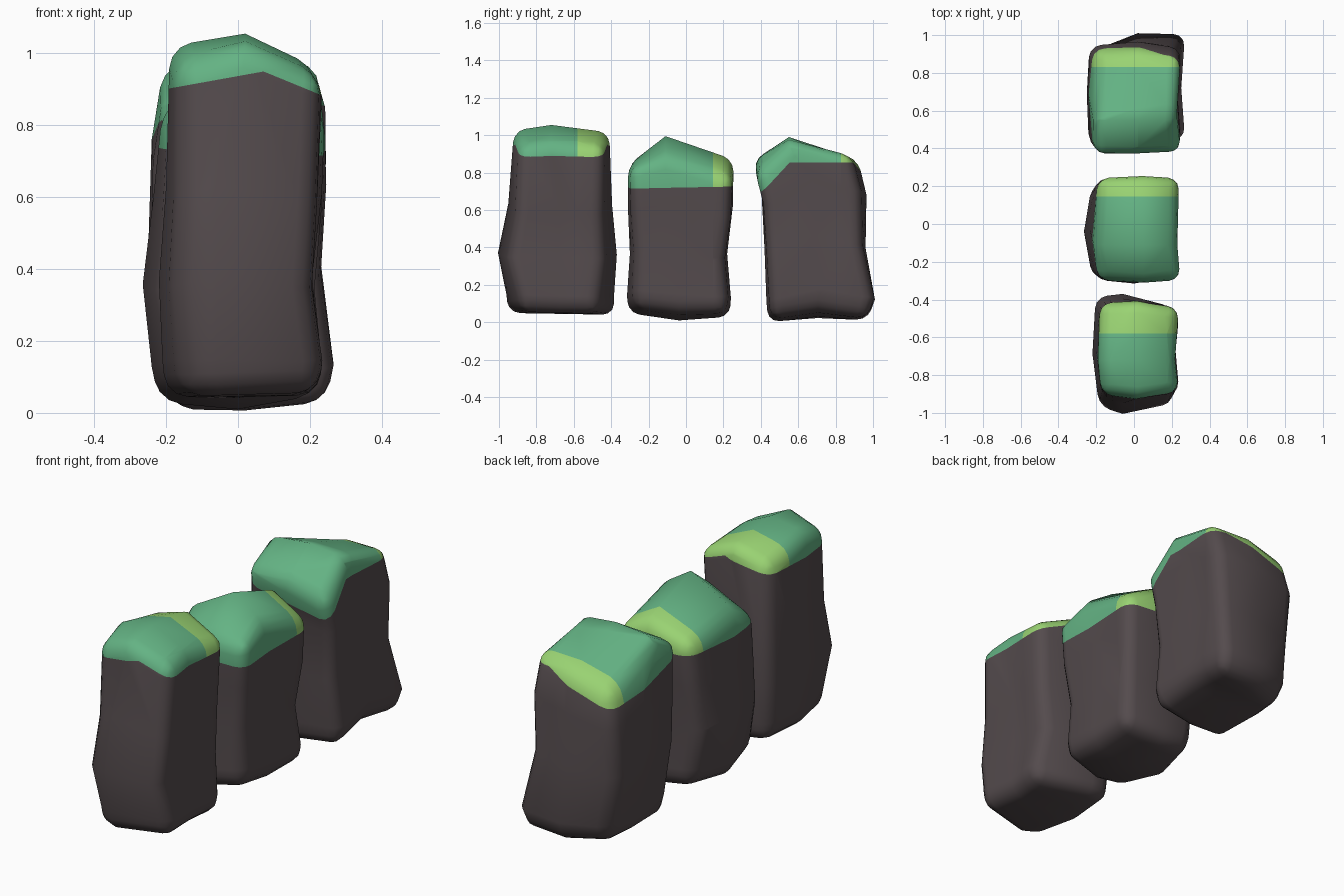
import bpy, bmesh
from mathutils import Vector

if "Cube" in bpy.data.objects:
    bpy.data.objects.remove(bpy.data.objects["Cube"])


def material(name, color):
    m = bpy.data.materials.new(name)
    m.diffuse_color = (*color, 1)
    m.use_nodes = True
    m.node_tree.nodes["Principled BSDF"].inputs["Base Color"].default_value = m.diffuse_color
    return m


MATS = [material("dark stone", (0.088, 0.070, 0.074)),
        material("moss green", (0.127, 0.45, 0.23)),
        material("lime moss", (0.32, 0.65, 0.17))]


def make_rock(name, levels, mid, top, bottom, inset, moss, lime_y):
    """levels: (height fraction, x0, x1, y0, y1); mid: side x, top x and top y of the middle lines;
    top/bottom: 3x3 heights, front row first; inset: corner pull-in (x, y at base, x, y at top);
    moss: planes z = a + b*x + c*y, the lowest one bounds the moss."""
    bm = bmesh.new()
    n = len(levels) - 1
    grid = {}
    for k, (w, x0, x1, y0, y1) in enumerate(levels):
        for j in range(3):
            for i in range(3):
                if k in (0, n) or i != 1 or j != 1:
                    x = (x0, mid[1] if k == n else mid[0], x1)[i]
                    y = (y0, mid[2] if k == n else (y0 + y1) / 2, y1)[j]
                    if (i, j) in inset:
                        bx, by, tx, ty = inset[i, j]
                        x += (bx + (tx - bx) * w) * (1 - i)
                        y += (by + (ty - by) * w) * (1 - j)
                    if j == 1 and i == 2:
                        x -= 0.02          # slight waist on the right side
                    z = bottom[j][i] * (1 - w) + top[j][i] * w
                    grid[i, j, k] = bm.verts.new((x, y, z))
    # caps
    for j in range(2):
        for i in range(2):
            q = [(i, j), (i + 1, j), (i + 1, j + 1), (i, j + 1)]
            bm.faces.new([grid[a, b, n] for a, b in q])
            bm.faces.new([grid[a, b, 0] for a, b in reversed(q)])
    # walls
    loop = [(0, 0), (1, 0), (2, 0), (2, 1), (2, 2), (1, 2), (0, 2), (0, 1)]
    for k in range(n):
        for a, b in zip(loop, loop[1:] + loop[:1]):
            bm.faces.new([grid[(*a, k)], grid[(*b, k)], grid[(*b, k + 1)], grid[(*a, k + 1)]])
    # rounded outer edges
    hard = set()
    for k in (0, n):
        for a, b in zip(loop, loop[1:] + loop[:1]):
            hard.add(bm.edges.get((grid[(*a, k)], grid[(*b, k)])))
    for k in range(n):
        for c in ((0, 0), (2, 0), (2, 2), (0, 2)):
            hard.add(bm.edges.get((grid[(*c, k)], grid[(*c, k + 1)])))
    hard = sorted(hard, key=lambda e: tuple(e.verts[0].co) + tuple(e.verts[1].co))
    bmesh.ops.bevel(bm, geom=hard, offset=0.06, segments=3, profile=0.5,
                    affect='EDGES', clamp_overlap=True)
    # cut the colour borders into the surface
    cuts = [(Vector((0, 0, a)), Vector((-b, -c, 1))) for a, b, c in moss]
    cuts.append((Vector((0, lime_y, 0)), Vector((0, 1, 0))))
    for co, no in cuts:
        bmesh.ops.bisect_plane(bm, geom=bm.verts[:] + bm.edges[:] + bm.faces[:],
                               dist=1e-5, plane_co=co, plane_no=no.normalized())
    for f in bm.faces:
        p = f.calc_center_median()
        edge = min(a + b * p.x + c * p.y for a, b, c in moss)
        f.material_index = 0 if p.z < edge else (2 if p.y > lime_y else 1)
        f.smooth = True
    bmesh.ops.recalc_face_normals(bm, faces=bm.faces[:])
    me = bpy.data.meshes.new(name)
    bm.to_mesh(me)
    bm.free()
    for m in MATS:
        me.materials.append(m)
    ob = bpy.data.objects.new(name, me)
    bpy.context.collection.objects.link(ob)
    bpy.ops.object.select_all(action='DESELECT')
    ob.select_set(True)
    bpy.context.view_layer.objects.active = ob
    bpy.ops.object.shade_smooth_by_angle(angle=0.9)


# front pillar
make_rock("front_rock",
          [(0, -0.20, 0.23, -0.95, -0.385), (0.10, -0.21, 0.24, -0.96, -0.385),
           (0.33, -0.22, 0.21, -1.005, -0.37), (0.6, -0.20, 0.225, -0.95, -0.395),
           (1, -0.19, 0.24, -0.92, -0.41)],
          (-0.06, 0.02, -0.72),
          [(0.965, 1.025, 0.93), (1.02, 1.055, 0.96), (0.95, 1.015, 0.93)],
          [(0.05, 0.05, 0.06), (0.045, 0.045, 0.05), (0.05, 0.04, 0.05)],
          {(0, 0): (0.045, 0.05, 0.015, 0.02), (2, 0): (0, 0.07, 0, 0.03),
           (0, 2): (0.02, 0.02, 0.01, 0.01), (2, 2): (0, 0.09, 0, 0.03)},
          [(0.937, 0.18, 0), (0.979, -0.41, 0)], -0.58)

# middle pillar
make_rock("middle_rock",
          [(0, -0.22, 0.24, -0.31, 0.235), (0.12, -0.24, 0.245, -0.315, 0.24),
           (0.4, -0.265, 0.225, -0.30, 0.22), (0.7, -0.235, 0.245, -0.31, 0.25),
           (1, -0.21, 0.25, -0.31, 0.255)],
          (0.0, 0.05, -0.11),
          [(0.755, 0.84, 0.83), (0.85, 0.995, 0.88), (0.80, 0.87, 0.775)],
          [(0.06, 0.05, 0.08), (0.03, 0.01, 0.05), (0.05, 0.03, 0.05)],
          {(0, 0): (0.06, 0.02, 0.02, 0.01), (2, 0): (0.03, 0.04, 0, 0.01),
           (0, 2): (0.055, 0.02, 0.02, 0.01), (2, 2): (0.01, 0.02, 0.01, 0.01)},
          [(0.73, -0.04, 0.02)], 0.145)

# back pillar
make_rock("back_rock",
          [(0, -0.20, 0.25, 0.44, 0.97), (0.13, -0.22, 0.27, 0.43, 1.01),
           (0.45, -0.25, 0.235, 0.42, 0.96), (0.78, -0.24, 0.25, 0.405, 0.965),
           (1, -0.205, 0.245, 0.36, 0.92)],
          (0.02, 0.02, 0.55),
          [(0.88, 0.86, 0.79), (0.97, 0.99, 0.97), (0.80, 0.87, 0.90)],
          [(0.01, 0.0, 0.02), (0.02, 0.03, 0.06), (0.02, 0.01, 0.02)],
          {(0, 0): (0.02, 0, 0, 0), (2, 0): (0, 0.02, 0, 0.01),
           (0, 2): (0.02, 0.1, 0, 0), (2, 2): (0, 0, 0, 0.045)},
          [(0.855, 0, 0), (0.33, -0.25, 1.05), (0.955, 0.33, -0.17)], 0.83)
